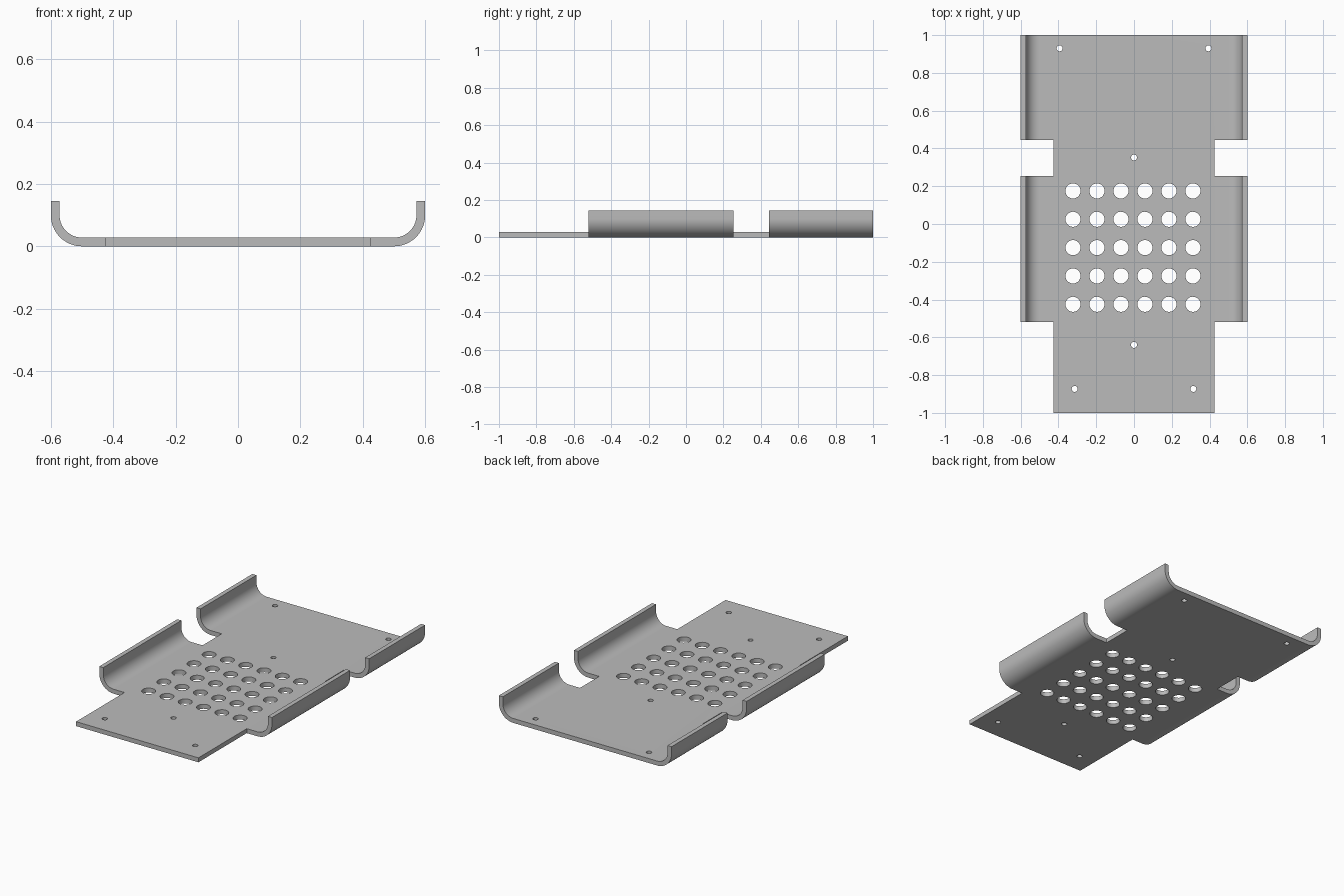
import bpy, bmesh, math
from mathutils import Matrix

cube = bpy.data.objects.get("Cube")
if cube:
    bpy.data.objects.remove(cube, do_unlink=True)

WIDTH, LENGTH, HEIGHT = 1.2, 2.0, 0.145
SHEET, BEND = 0.028, 0.1          # sheet thickness, outer bend radius
NECK = 0.425                      # half width where the flanges are cut away

# Brushed grey metal
metal = bpy.data.materials.new("grey metal")
metal.use_nodes = True
grey = (0.5, 0.5, 0.5, 1)
metal.diffuse_color = grey
metal.node_tree.nodes["Principled BSDF"].inputs["Base Color"].default_value = grey


def make_object(name, bm):
    bmesh.ops.recalc_face_normals(bm, faces=bm.faces)
    mesh = bpy.data.meshes.new(name)
    bm.to_mesh(mesh)
    bm.free()
    obj = bpy.data.objects.new(name, mesh)
    bpy.context.collection.objects.link(obj)
    return obj


def bend_side(radius, edge, steps=16):
    """Right half of a bent sheet surface, from the floor up to the rim."""
    cx = WIDTH / 2 - BEND
    arc = [-math.pi / 2 + i * math.pi / 2 / steps for i in range(steps + 1)]
    pts = [(cx + radius * math.cos(a), BEND + radius * math.sin(a)) for a in arc]
    return pts + [(edge, HEIGHT)]


# Channel section swept along the length
outer = bend_side(BEND, WIDTH / 2)
inner = bend_side(BEND - SHEET, WIDTH / 2 - SHEET)
right = outer + inner[::-1]
section = right + [(-x, z) for x, z in reversed(right)]
bm = bmesh.new()
face = bm.faces.new([bm.verts.new((x, -LENGTH / 2, z)) for x, z in section])
swept = bmesh.ops.extrude_face_region(bm, geom=[face])["geom"]
bmesh.ops.translate(bm, vec=(0, LENGTH, 0),
                    verts=[v for v in swept if isinstance(v, bmesh.types.BMVert)])
tray = make_object("bent_tray", bm)
tray.data.materials.append(metal)

# Cutter: flange notches, vent grid and screw holes
bm = bmesh.new()


def cut_box(x0, x1, y0, y1):
    place = Matrix.Translation(((x0 + x1) / 2, (y0 + y1) / 2, 0))
    bmesh.ops.create_cube(bm, size=1, matrix=place @ Matrix.Diagonal((x1 - x0, y1 - y0, 1, 1)))


def cut_hole(x, y, radius, sides):
    bmesh.ops.create_cone(bm, cap_ends=True, segments=sides, radius1=radius, radius2=radius,
                          depth=0.5, matrix=Matrix.Translation((x, y, 0)))


for y0, y1 in ((-1.2, -0.52), (0.255, 0.445)):
    cut_box(NECK, 0.8, y0, y1)
    cut_box(-0.8, -NECK, y0, y1)
for col in range(6):
    for row in range(5):
        cut_hole(-0.323 + col * 0.127, 0.175 - row * 0.15, 0.04, 32)
for x, y in ((-0.394, 0.93), (0.394, 0.93), (0, 0.352), (0, -0.64),
             (-0.314, -0.873), (0.314, -0.873)):
    cut_hole(x, y, 0.016, 20)
cutter = make_object("hole_cutter", bm)
cutter.hide_render = True

cut = tray.modifiers.new("cutouts", 'BOOLEAN')
cut.operation, cut.solver, cut.object = 'DIFFERENCE', 'EXACT', cutter
bpy.context.view_layer.objects.active = tray
for o in bpy.context.selected_objects:
    o.select_set(False)
tray.select_set(True)
bpy.ops.object.modifier_apply(modifier=cut.name)
bpy.data.objects.remove(cutter, do_unlink=True)

# Smooth bends, crisp sheet edges
bpy.ops.object.shade_smooth_by_angle(angle=math.radians(30))
